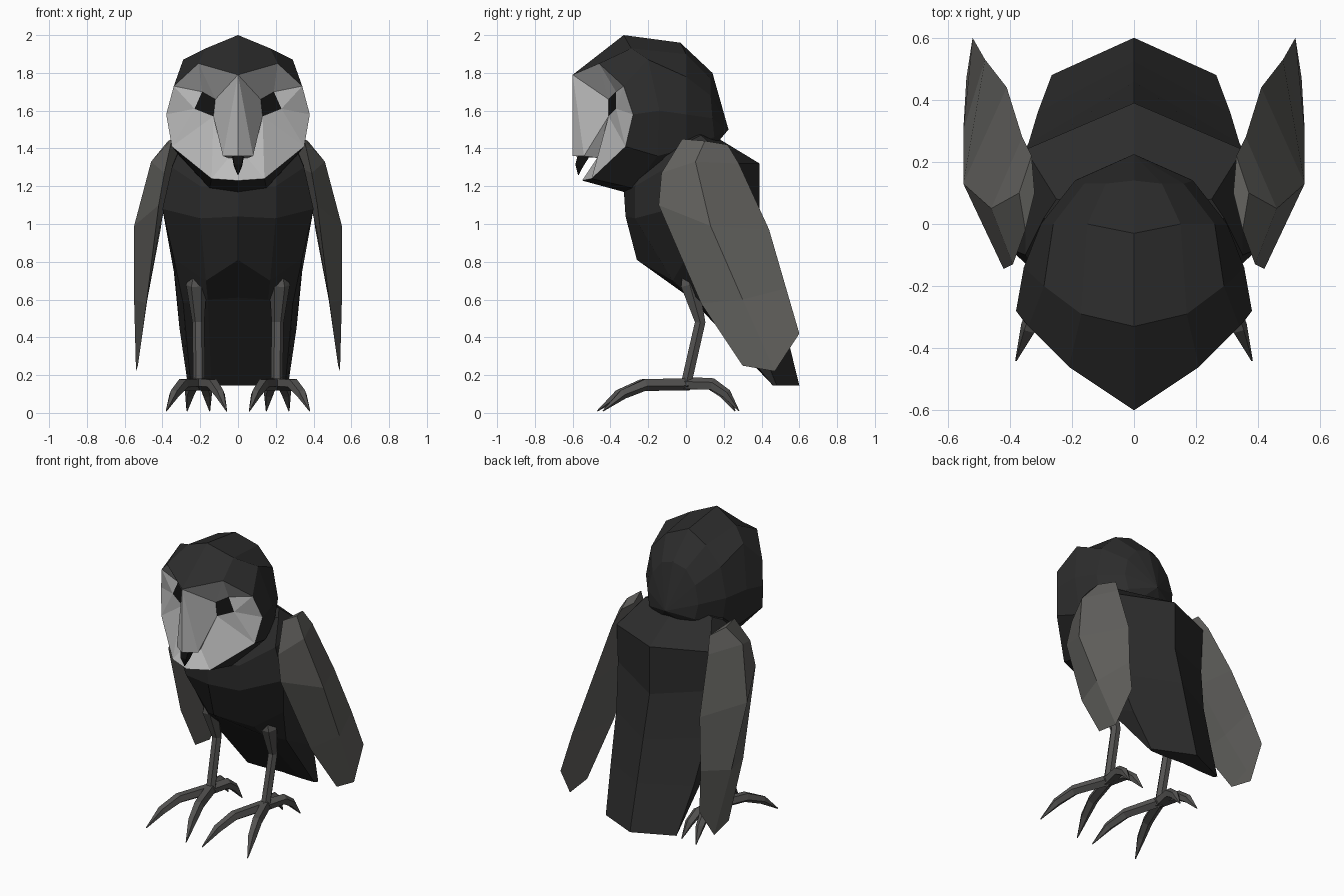
import bpy, bmesh, math
from mathutils import Vector


def material(name, r, g, b):
    m = bpy.data.materials.new(name)
    m.diffuse_color = (r, g, b, 1)
    return m


DARK = material("dark_feathers", .025, .025, .025)
BLACK = material("black", .006, .006, .006)
PALE = material("pale_face", .5, .5, .5)
GREY = material("wing_grey", .12, .118, .11)
HORN = material("leg_grey", .09, .088, .085)


def finish(name, bm, mat, mirror=True):
    bmesh.ops.remove_doubles(bm, verts=bm.verts, dist=1e-5)
    bmesh.ops.recalc_face_normals(bm, faces=bm.faces)
    me = bpy.data.meshes.new(name)
    bm.to_mesh(me)
    bm.free()
    me.materials.append(mat)
    ob = bpy.data.objects.new(name, me)
    bpy.context.collection.objects.link(ob)
    if mirror:
        ob.modifiers.new("mirror", 'MIRROR').use_axis[0] = True
    return ob


def polys(name, pts, faces, mat):
    bm = bmesh.new()
    v = [bm.verts.new(p) for p in pts]
    for f in faces:
        bm.faces.new([v[i] for i in f])
    return finish(name, bm, mat)


def add_loft(bm, rings, closed, caps):
    rows = [[bm.verts.new(p) for p in r] for r in rings]
    n = len(rings[0])
    for a, b in zip(rows, rows[1:]):
        for i in range(n if closed else n - 1):
            j = (i + 1) % n
            bm.faces.new((a[i], a[j], b[j], b[i]))
    for k in caps:
        bm.faces.new(rows[k])


def loft(name, rings, mat, closed=False, caps=()):
    bm = bmesh.new()
    add_loft(bm, rings, closed, caps)
    return finish(name, bm, mat)


def add_tube(bm, path, radii, sides):
    """Tapered tube along a path of points."""
    pts = [Vector(p) for p in path]
    rings = []
    for i, p in enumerate(pts):
        d = (pts[min(i + 1, len(pts) - 1)] - pts[max(i - 1, 0)]).normalized()
        u = d.cross(Vector((1, 0, 0))).normalized()
        w = d.cross(u)
        rings.append([p + radii[i] * (math.cos(t) * u + math.sin(t) * w)
                      for t in (math.tau * (k + .5) / sides for k in range(sides))])
    add_loft(bm, rings, True, (0, -1))


# head: half rings from the face rim to the back of the skull
rim = [(0, -.6, 1.79), (.21, -.46, 1.85), (.34, -.33, 1.73), (.38, -.28, 1.58),
       (.35, -.32, 1.41), (.14, -.5, 1.24), (0, -.55, 1.23)]
loft("head", [
    rim,
    [(0, -.33, 2.0), (.17, -.29, 1.93), (.29, -.2, 1.87), (.355, -.14, 1.6),
     (.31, -.15, 1.36), (.15, -.28, 1.19), (0, -.33, 1.17)],
    [(0, -.03, 1.96), (.15, 0, 1.9), (.26, 0, 1.78), (.3, 0, 1.58),
     (.27, 0, 1.4), (.13, 0, 1.22), (0, 0, 1.2)],
    [(0, .14, 1.8), (.09, .13, 1.77), (.16, .13, 1.68), (.19, .14, 1.56),
     (.17, .15, 1.46), (.1, .14, 1.4), (0, .12, 1.38)]], DARK)
polys("head_back",
      [(0, .14, 1.8), (.09, .13, 1.77), (.16, .13, 1.68), (.19, .14, 1.56),
       (.17, .15, 1.46), (.1, .14, 1.4), (0, .12, 1.38), (0, .225, 1.5)],
      [(i, i + 1, 7) for i in range(6)], DARK)

# pale face: rim points 0-6, nose 7-8, mouth 9-10, eye corners 11-14
eye = [(.12, -.41, 1.66), (.19, -.37, 1.7), (.23, -.37, 1.61), (.13, -.41, 1.57)]
polys("face", rim + [(0, -.6, 1.36), (.08, -.54, 1.36), (.05, -.47, 1.35),
                     (0, -.47, 1.35)] + eye,
      [(0, 7, 8), (0, 8, 14, 11), (0, 11, 1), (1, 11, 12), (1, 12, 2), (2, 12, 13),
       (2, 13, 3), (3, 13, 4), (4, 13, 14), (4, 14, 5), (14, 8, 9), (14, 9, 5),
       (7, 10, 9, 8), (9, 10, 6, 5)], PALE)
polys("eyes", eye, [(0, 1, 2, 3)], BLACK)

# beak
bm = bmesh.new()
add_tube(bm, [(0, -.54, 1.37), (0, -.565, 1.31), (0, -.57, 1.26)], [.045, .03, .003], 4)
finish("beak", bm, BLACK, mirror=False)

# body and tail: half rings from neck to tail tip, front centre to back centre
loft("body_and_tail", [
    [(0, -.2, 1.45), (.2, -.12, 1.45), (.29, .02, 1.44), (.25, .08, 1.47), (0, .06, 1.52)],
    [(0, -.33, 1.19), (.2, -.27, 1.2), (.35, -.1, 1.3), (.35, .24, 1.32), (0, .39, 1.32)],
    [(0, -.32, 1.04), (.2, -.27, 1.03), (.4, -.08, 1.08), (.37, .2, 1.05), (0, .39, 1.0)],
    [(0, -.26, .81), (.17, -.07, .7), (.34, .0, .82), (.34, .26, .75), (0, .46, .72)],
    [(0, .02, .61), (.16, .04, .6), (.29, .1, .58), (.31, .36, .45), (0, .525, .45)],
    [(0, .47, .145), (.14, .46, .145), (.25, .46, .145), (.265, .48, .145),
     (0, .6, .145)]], DARK, caps=(0, -1))

# wings: rings of front edge, outer ridge, back edge, inner side
loft("wings", [
    [(.35, -.02, 1.45), (.37, .1, 1.44), (.33, .22, 1.42), (.32, .1, 1.42)],
    [(.39, -.13, 1.27), (.46, .05, 1.33), (.36, .28, 1.32), (.33, .1, 1.3)],
    [(.42, -.145, 1.1), (.55, .13, .99), (.41, .44, .97), (.41, .13, 1.0)],
    [(.485, .08, .58), (.55, .3, .6), (.48, .53, .66), (.48, .3, .6)],
    [(.53, .3, .25), (.54, .47, .22), (.52, .6, .42), (.525, .45, .3)]],
    GREY, closed=True, caps=(0, -1))

# legs
bm = bmesh.new()
add_tube(bm, [(.22, .0, .76), (.22, .02, .68), (.21, .075, .48), (.205, 0, .15)],
         [.02, .055, .032, .032], 6)
finish("legs", bm, HORN)

# feet: two long front toes and two short back toes, each ending in a claw
bm = bmesh.new()
for tip_x, tip_y in ((.38, -.44), (.06, -.47), (.27, .28), (.15, .26)):
    def along(t, z):
        return (.205 + (tip_x - .205) * t, tip_y * t, z)
    add_tube(bm, [along(-.04, .155), along(.5, .15), along(.76, .1), along(1, .01)],
             [.036, .034, .028, .003], 5)
finish("feet", bm, HORN)
